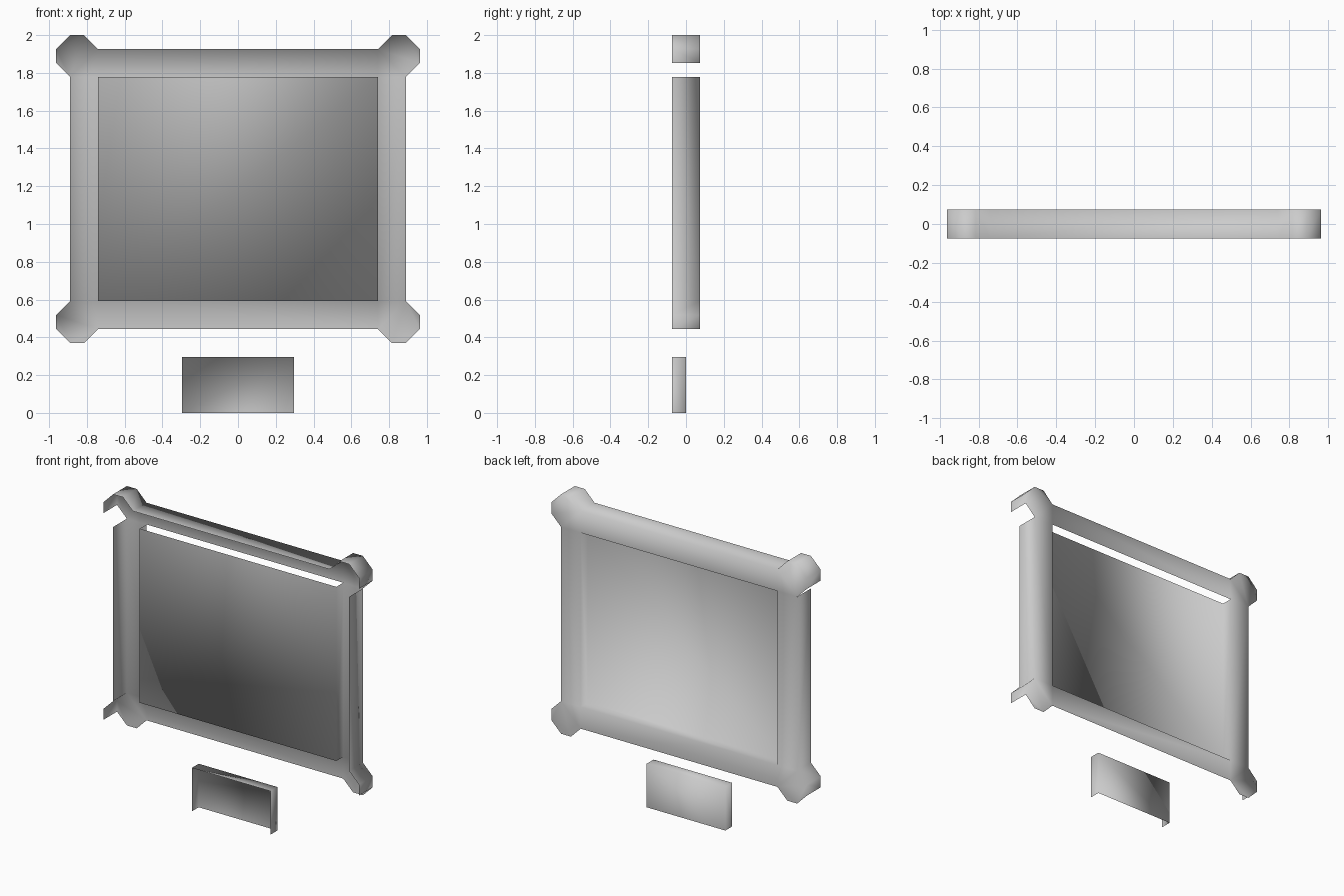
import bpy, bmesh
from mathutils import Vector

if "Cube" in bpy.data.objects:
    bpy.data.objects.remove(bpy.data.objects["Cube"])

U = 2 / 27  # model unit: whole height is 27 units


def build(name, plates, depth_of, y, extra=()):
    """Flat plates facing +y, with walls on every open edge that does not face down."""
    bm = bmesh.new()

    def face(pts, normal):
        f = bm.faces.new([bm.verts.new(Vector(p) * U) for p in pts])
        f.normal_update()
        if f.normal.dot(normal) < 0:
            f.normal_flip()

    back = Vector((0, 1, 0))
    for plate in plates:
        face([(x, y, z) for x, z in plate], back)
    bmesh.ops.remove_doubles(bm, verts=bm.verts, dist=1e-4)

    walls = []
    for e in bm.edges:
        if not e.is_boundary:
            continue
        a, b = (v.co / U for v in e.verts)
        out = (b - a).cross(back).normalized()
        centre = e.link_faces[0].calc_center_median() / U
        if out.dot((a + b) / 2 - centre) < 0:
            out = -out
        if out.z > -0.01:
            walls.append((a.copy(), b.copy(), out))
    for a, b, out in walls:
        d = Vector((0, depth_of(a, b), 0))
        face([a, b, b - d, a - d], out)
    for pts in extra:
        face(pts, back)
    bmesh.ops.remove_doubles(bm, verts=bm.verts, dist=1e-4)

    me = bpy.data.meshes.new(name)
    bm.to_mesh(me)
    bm.free()
    me.shade_smooth()
    ob = bpy.data.objects.new(name, me)
    bpy.context.collection.objects.link(ob)


# Frame: four bars and four lobed corners, mirrored about its middle
MID = 16
corner = [(10, 8), (12, 8), (13, 9), (13, 10), (12, 11), (11, 11), (10, 10)]
side = [(10, -8), (12, -8), (12, 8), (10, 8)]
rail = [(-10, 8), (10, 8), (10, 10), (-10, 10)]
plates = []
for s in (1, -1):
    plates.append([(s * x, MID + z) for x, z in side])
    plates.append([(x, MID + s * z) for x, z in rail])
    for t in (1, -1):
        plates.append([(s * x, MID + t * z) for x, z in corner])


def frame_depth(a, b):
    # Inner opening is one unit deep, outer rim two units
    inner = all(abs(p.x) < 10.01 and abs(p.z - MID) < 8.01 for p in (a, b))
    return 1 if inner else 2


# Recessed picture panel
panel = [(-10, 0, 8), (10, 0, 8), (10, 0, 24), (-10, 0, 24)]
build("picture_frame", plates, frame_depth, 1, [panel])

# Name plate below the frame
build("name_plate", [[(-4, 0), (4, 0), (4, 4), (-4, 4)]], lambda a, b: 1, 0)
